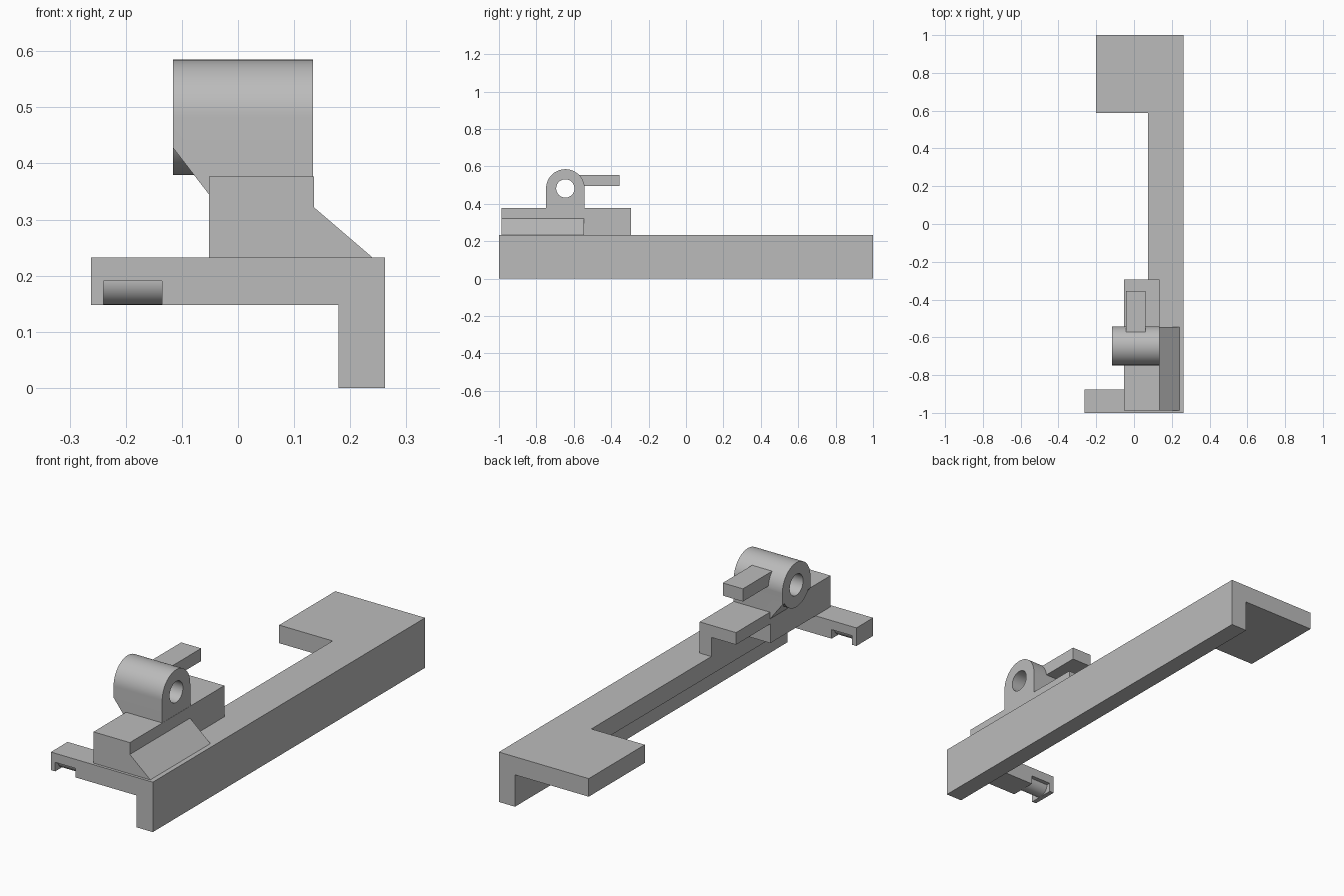
import bpy, bmesh, math
from mathutils import Vector

if "Cube" in bpy.data.objects:
    bpy.data.objects.remove(bpy.data.objects["Cube"])

grey = bpy.data.materials.new("plain_grey")
grey.diffuse_color = (0.5, 0.5, 0.5, 1)
grey.use_nodes = True
grey.node_tree.nodes["Principled BSDF"].inputs["Base Color"].default_value = grey.diffuse_color


def prism(name, pts, axis, lo, hi):
    """Extrude a 2D outline along an axis; pts use the other two axes in order."""
    def place(p, d):
        v = list(p)
        v.insert("xyz".index(axis), d)
        return v
    bm = bmesh.new()
    face = bm.faces.new([bm.verts.new(place(p, lo)) for p in pts])
    new = bmesh.ops.extrude_face_region(bm, geom=[face])["geom"]
    shift = Vector(place((0, 0), hi - lo))
    bmesh.ops.translate(bm, vec=shift,
                        verts=[g for g in new if isinstance(g, bmesh.types.BMVert)])
    bmesh.ops.recalc_face_normals(bm, faces=bm.faces)
    me = bpy.data.meshes.new(name)
    bm.to_mesh(me)
    bm.free()
    ob = bpy.data.objects.new(name, me)
    bpy.context.collection.objects.link(ob)
    me.materials.append(grey)
    return ob


def box(name, x0, x1, y0, y1, z0, z1):
    return prism(name, [(x0, y0), (x1, y0), (x1, y1), (x0, y1)], "z", z0, z1)


def rod(name, y, z, r, x0, x1, n=64):
    ring = [(y + r * math.cos(2 * math.pi * i / n),
             z + r * math.sin(2 * math.pi * i / n)) for i in range(n)]
    return prism(name, ring, "x", x0, x1)


def combine(ob, other, op):
    """Apply a boolean and remove the helper."""
    mod = ob.modifiers.new(op, "BOOLEAN")
    mod.operation, mod.solver, mod.object = op, "EXACT", other
    bpy.context.view_layer.objects.active = ob
    bpy.ops.object.modifier_apply(modifier=mod.name)
    bpy.data.objects.remove(other)


def smooth(ob):
    bpy.ops.object.select_all(action="DESELECT")
    ob.select_set(True)
    bpy.context.view_layer.objects.active = ob
    bpy.ops.object.shade_smooth_by_angle(angle=math.radians(30))


# base: C-shaped top plate with a deep side rail
base = prism("base_plate", [(-0.262, -1), (0.262, -1), (0.262, 1), (-0.2, 1),
                            (-0.2, 0.588), (0.075, 0.588), (0.075, -0.877),
                            (-0.262, -0.877)], "z", 0.148, 0.232)
combine(base, box("rail", 0.179, 0.262, -1, 1, 0, 0.232), "UNION")
# clip slot under the front arm, with its cross pin
combine(base, box("slot", -0.24, -0.135, -1.1, -0.8, 0.1, 0.19), "DIFFERENCE")
pin = rod("arm_pin", -0.9385, 0.19, 0.042, -0.242, -0.133)
smooth(pin)

# block: solid front, undercut tail
block = box("block", -0.052, 0.135, -0.987, -0.293, 0.232, 0.377)
combine(block, box("undercut", -0.2, 0.073, -0.545, -0.2, 0.1, 0.321), "DIFFERENCE")

# sloped side brace
prism("side_brace", [(0.135, 0.232), (0.24, 0.232), (0.135, 0.322)], "y", -0.987, -0.545)

# pivot lug: barrel on a chamfered web, bored through
CY, CZ, R = -0.645, 0.482, 0.103
lug = prism("pivot_lug", [(-0.116, CZ), (0.134, CZ), (0.134, 0.34), (-0.048, 0.34),
                          (-0.116, 0.428)], "y", CY - R, CY + R)
combine(lug, rod("barrel", CY, CZ, R, -0.116, 0.134), "UNION")

# lever sticking out behind the barrel
combine(lug, box("lever", -0.043, 0.06, -0.59, -0.356, 0.495, 0.554), "UNION")
combine(lug, rod("bore", CY, CZ, 0.049, -0.3, 0.3), "DIFFERENCE")
smooth(lug)
